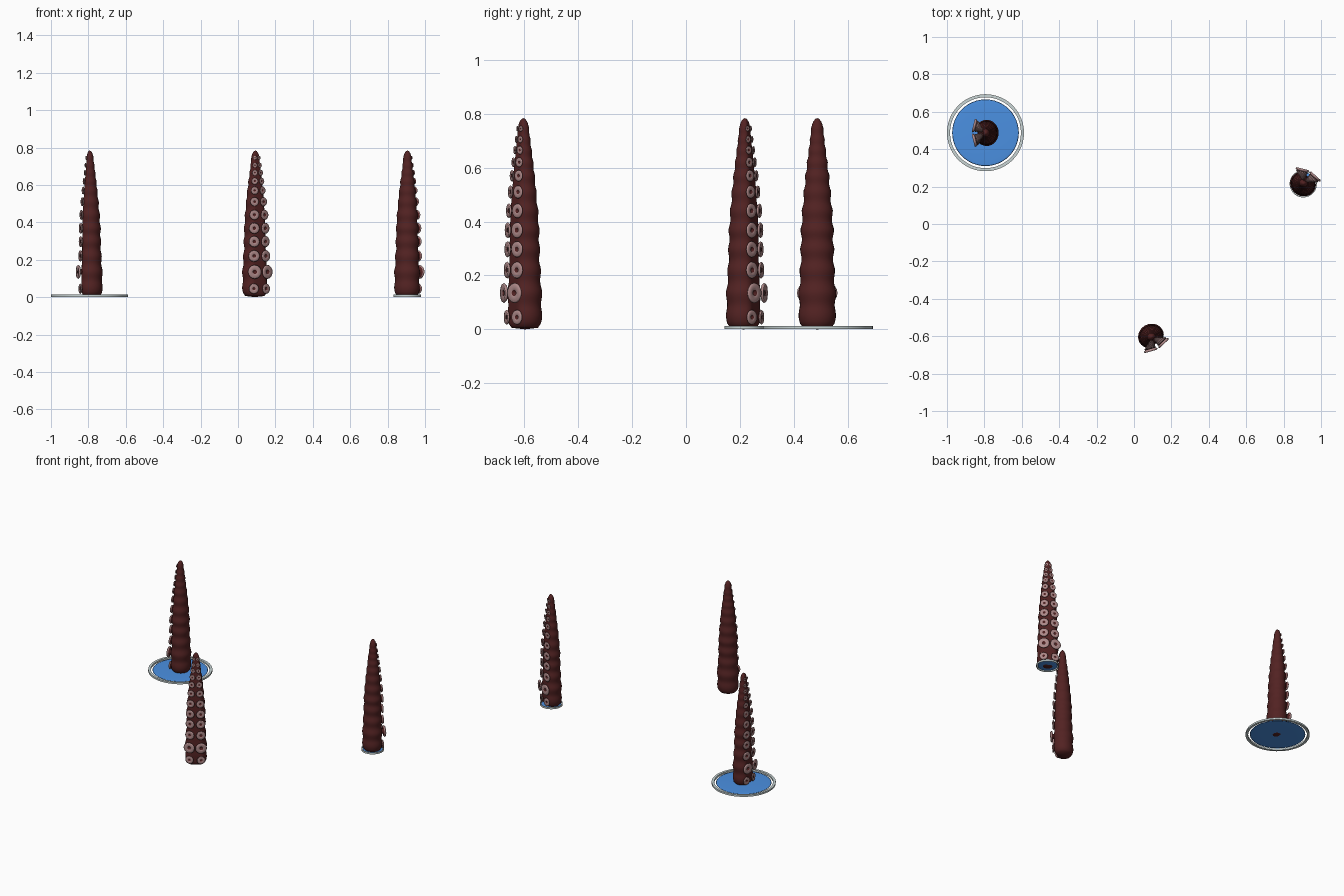
import bpy, bmesh
from math import pi, cos, sin, radians
from mathutils import Matrix, Vector

if "Cube" in bpy.data.objects:
    bpy.data.objects.remove(bpy.data.objects["Cube"])


def material(name, rgb):
    m = bpy.data.materials.new(name)
    m.use_nodes = True
    m.diffuse_color = (*rgb, 1)
    m.node_tree.nodes["Principled BSDF"].inputs["Base Color"].default_value = (*rgb, 1)
    return m


SKIN = material("dark red skin", (0.085, 0.016, 0.016))
PINK = material("pale pink sucker", (0.42, 0.25, 0.25))
BLUE = material("water blue", (0.07, 0.28, 0.76))
GREY = material("light grey rim", (0.58, 0.66, 0.66))

# Sucker row heights and the tapering half width of the arm
ROWS = [0.045, 0.135, 0.22, 0.297, 0.368, 0.44, 0.51, 0.57, 0.62, 0.665, 0.705, 0.745]
TAPER = [(0, 0.05), (0.02, 0.064), (0.07, 0.068), (0.14, 0.067), (0.25, 0.061),
         (0.37, 0.059), (0.45, 0.054), (0.55, 0.045), (0.62, 0.037), (0.7, 0.027),
         (0.75, 0.021), (0.77, 0.017), (0.781, 0.007)]


def interpolate(pairs, t):
    for (a, va), (b, vb) in zip(pairs, pairs[1:]):
        if t <= b:
            return va + (vb - va) * (t - a) / (b - a)
    return pairs[-1][1]


def half_width(z):
    return interpolate(TAPER, z)


def lean(z):
    return 0.008 * z


def swelling(z):
    # Bulges level with each sucker row, pinched between rows
    row = interpolate([(0, -0.5)] + [(h, i) for i, h in enumerate(ROWS)] + [(0.8, len(ROWS))], z)
    return 1 + 0.045 * cos(2 * pi * row)


def lathe(bm, profile, segments, matrix, mats=None):
    """Revolve (radius, height) points around z and place them with matrix."""
    rings = []
    for r, h in profile:
        count = segments if r > 0 else 1
        rings.append([bm.verts.new(matrix @ Vector((r * cos(2 * pi * i / segments),
                                                    r * sin(2 * pi * i / segments), h)))
                      for i in range(count)])
    for k, (low, high) in enumerate(zip(rings, rings[1:])):
        for i in range(segments):
            j = (i + 1) % segments
            corners = [low[i % len(low)], low[j % len(low)],
                       high[j % len(high)], high[i % len(high)]]
            face = bm.faces.new(list(dict.fromkeys(corners)))
            face.material_index = mats[k] if mats else 0


def finish(bm, name, materials):
    bmesh.ops.recalc_face_normals(bm, faces=bm.faces)
    mesh = bpy.data.meshes.new(name)
    bm.to_mesh(mesh)
    bm.free()
    for m in materials:
        mesh.materials.append(m)
    for p in mesh.polygons:
        p.use_smooth = True
    return mesh


def place(mesh, name, location=(0, 0, 0), angle=0):
    ob = bpy.data.objects.new(name, mesh)
    ob.location = location
    ob.rotation_euler.z = angle
    bpy.context.collection.objects.link(ob)
    return ob


# Arm: a bulging taper, flattened on the sucker side (+x)
def arm_mesh():
    bm = bmesh.new()
    steps = 96
    heights = [0.006 + 0.775 * i / steps for i in range(steps + 1)]
    profile = [(0, 0.0)] + [(half_width(z) * swelling(z), z) for z in heights] + [(0, 0.784)]
    lathe(bm, profile, 28, Matrix())
    for v in bm.verts:
        limit = 0.72 * half_width(v.co.z)
        v.co.x = min(v.co.x * 0.92, limit) + lean(v.co.z)
    return finish(bm, "arm", [SKIN])


# Suckers: two columns of cupped discs on short necks
def sucker_mesh():
    bm = bmesh.new()
    cup = [(0.4, -0.6), (0.4, -0.1), (0.85, -0.02), (1, 0.14), (0.88, 0.3),
           (0.5, 0.2), (0.3, 0.24), (0.22, 0), (0, 0)]
    mats = [0, 0, 1, 1, 1, 1, 0, 0]
    for row, z in enumerate(ROWS):
        w = half_width(z)
        size = w * (0.42 if row == 0 else 0.56 if row == 1 else 0.5)
        depth = w * (0.9 if row == 1 else 0.78)
        for side in (-1, 1):
            spot = Matrix.Translation((depth + lean(z), side * w * 0.56, z))
            turn = Matrix.Rotation(side * radians(14), 4, 'Z') @ Matrix.Rotation(pi / 2, 4, 'Y')
            lathe(bm, cup, 16, spot @ turn @ Matrix.Scale(size, 4), mats)
    return finish(bm, "suckers", [SKIN, PINK])


# Pool: a thin water lens inside a separate flat rim
def pool(name, x, y, radius):
    bm = bmesh.new()
    r = radius * 0.865
    lens = [(0, 0.003)] + [(r * sin(a * pi / 16), 0.007 - 0.004 * cos(a * pi / 16))
                           for a in range(1, 16)] + [(0, 0.011)]
    lathe(bm, lens, 48, Matrix())
    place(finish(bm, "water", [BLUE]), name + "_water", (x, y, 0))
    bm = bmesh.new()
    inner = radius * 0.92
    ring = [(inner, 0.001), (radius, 0.001), (radius, 0.013), (inner, 0.013), (inner, 0.001)]
    lathe(bm, ring, 48, Matrix())
    bmesh.ops.remove_doubles(bm, verts=bm.verts, dist=0.0001)
    rim = place(finish(bm, "rim", [GREY]), name + "_rim", (x, y, 0))
    bpy.ops.object.select_all(action='DESELECT')
    rim.select_set(True)
    bpy.context.view_layer.objects.active = rim
    bpy.ops.object.shade_smooth_by_angle(angle=radians(30))


arm, suckers = arm_mesh(), sucker_mesh()
for name, x, y, facing in (("right_back", -0.787, 0.487, 180),
                           ("middle_front", 0.09, -0.598, -60),
                           ("left", 0.903, 0.213, 62)):
    place(arm, name + "_arm", (x, y, 0), radians(facing))
    place(suckers, name + "_suckers", (x, y, 0), radians(facing))

pool("large_pool", -0.794, 0.488, 0.206)
pool("small_pool", 0.905, 0.215, 0.073)
